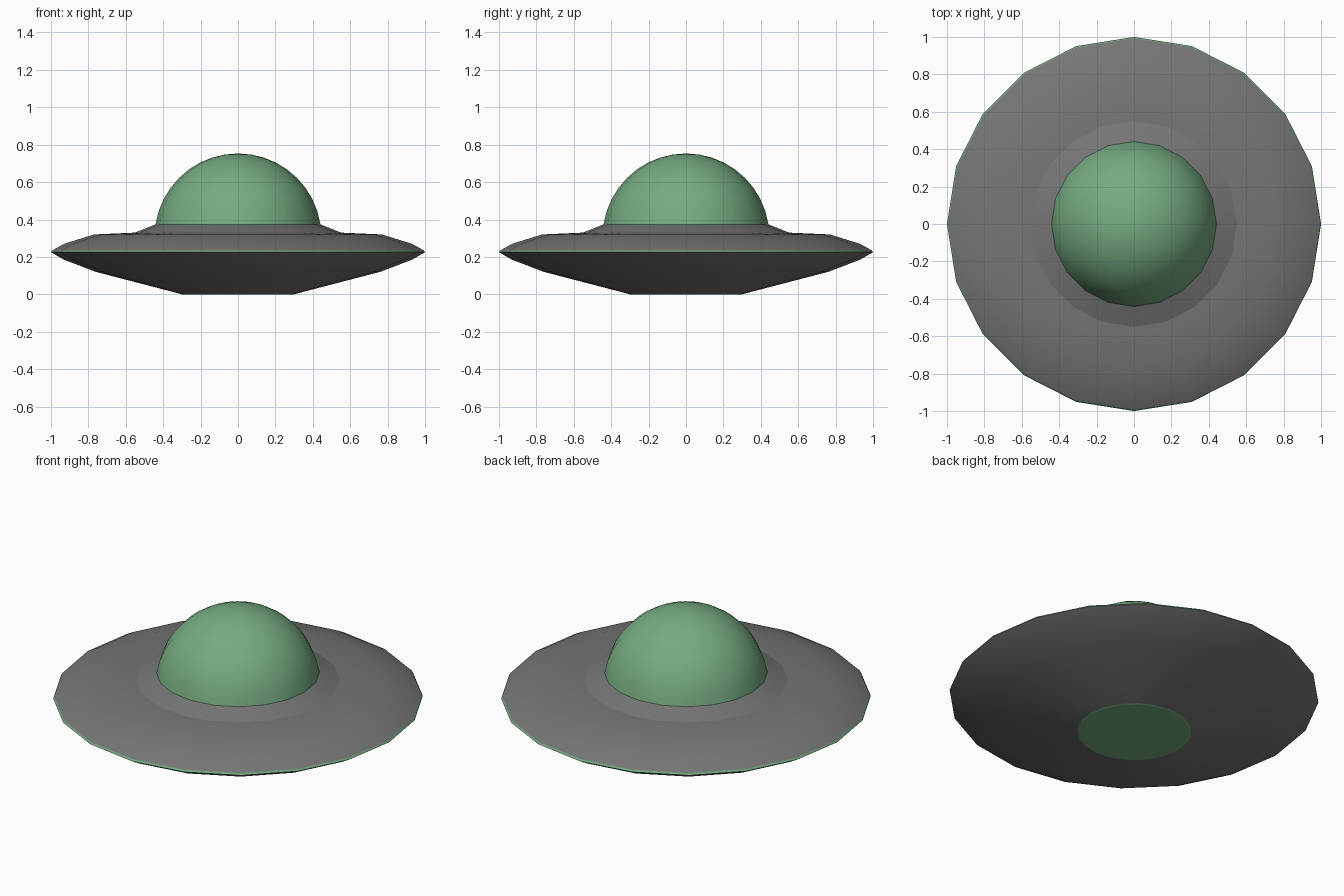
import bpy, bmesh
from math import sin, cos, pi, radians

if "Cube" in bpy.data.objects:
    bpy.data.objects.remove(bpy.data.objects["Cube"])

SIDES = 20


def make_material(name, rgb):
    m = bpy.data.materials.new(name)
    m.diffuse_color = (*rgb, 1)
    m.use_nodes = True
    m.node_tree.nodes["Principled BSDF"].inputs["Base Color"].default_value = m.diffuse_color
    return m


green = make_material("green", (0.18, 0.41, 0.22))
dark = make_material("dark_grey", (0.18, 0.18, 0.18))


def lathe(name, profile, material, angle=30):
    """Revolve (radius, z) points around z; radius 0 makes a pole."""
    bm = bmesh.new()
    rings = []
    for r, z in profile:
        if r == 0:
            rings.append([bm.verts.new((0, 0, z))] * SIDES)
        else:
            rings.append([bm.verts.new((r * cos(2 * pi * i / SIDES),
                                        r * sin(2 * pi * i / SIDES), z))
                          for i in range(SIDES)])
    for a, b in zip(rings, rings[1:]):
        for i in range(SIDES):
            j = (i + 1) % SIDES
            # dict keeps order and drops the doubled pole vertex
            bm.faces.new(list(dict.fromkeys((a[i], a[j], b[j], b[i]))))
    mesh = bpy.data.meshes.new(name)
    bm.to_mesh(mesh)
    bm.free()
    obj = bpy.data.objects.new(name, mesh)
    bpy.context.collection.objects.link(obj)
    mesh.materials.append(material)
    bpy.ops.object.select_all(action='DESELECT')
    obj.select_set(True)
    bpy.context.view_layer.objects.active = obj
    bpy.ops.object.shade_smooth_by_angle(angle=radians(angle))
    return obj


# Underside of the saucer
lathe("lower_hull", [(0.31, 0.003), (0.76, 0.12), (0.93, 0.185), (1.0, 0.225)], dark)

# Glowing disc underneath, with a small bevelled edge
lathe("bottom_light", [(0, 0), (0.30, 0), (0.31, 0.003)], green, 5)

# Thin coloured band around the edge, leaning slightly inwards
lathe("rim_band", [(1.0, 0.225), (0.993, 0.235)], green)

# Upper deck
lathe("upper_hull", [(0.993, 0.235), (0.93, 0.27), (0.77, 0.32), (0.55, 0.33)], dark)

# Raised collar under the dome, with its own crease
lathe("collar", [(0.55, 0.33), (0.441, 0.374)], dark)

# Cockpit dome: cap of a sphere, 9 degree steps
R, CENTRE_Z = 0.446, 0.307
dome = [(R * cos(radians(a)), CENTRE_Z + R * sin(radians(a)))
        for a in range(18, 90, 9)]
lathe("dome", [(0.441, 0.374)] + dome + [(0, CENTRE_Z + R)], green)
